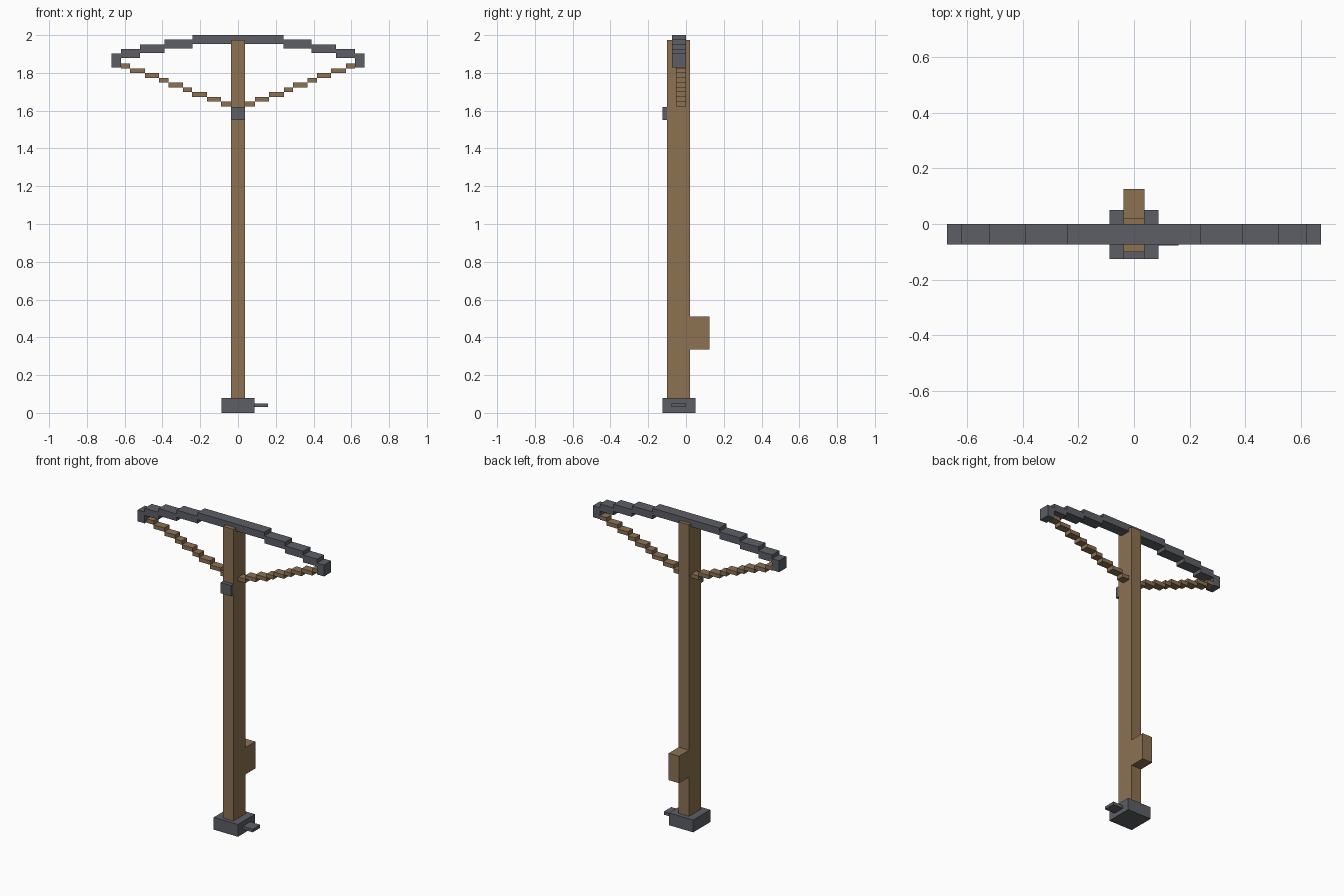
import bpy
import bmesh
from mathutils import Matrix, Vector

old = bpy.data.objects.get("Cube")
if old:
    bpy.data.objects.remove(old, do_unlink=True)


def material(name, rgb):
    mat = bpy.data.materials.new(name)
    mat.use_nodes = True
    mat.diffuse_color = (*rgb, 1)
    bsdf = mat.node_tree.nodes["Principled BSDF"]
    bsdf.inputs["Base Color"].default_value = (*rgb, 1)
    bsdf.inputs["Roughness"].default_value = 0.8
    return mat


WOOD = material("brown wood", (0.262, 0.168, 0.086))
METAL = material("dark grey metal", (0.107, 0.114, 0.133))


def boxes(name, mat, *spans):
    """One object made of boxes, each given as x, y and z ranges."""
    bm = bmesh.new()
    for span in spans:
        centre = Vector([(a + b) / 2 for a, b in span])
        size = Vector([b - a for a, b in span])
        bmesh.ops.create_cube(bm, size=1, matrix=Matrix.LocRotScale(centre, None, size))
    mesh = bpy.data.meshes.new(name)
    bm.to_mesh(mesh)
    bm.free()
    mesh.materials.append(mat)
    obj = bpy.data.objects.new(name, mesh)
    bpy.context.collection.objects.link(obj)
    return obj


def mirrored(spans):
    return spans + [((-x[1], -x[0]), y, z) for x, y, z in spans]


# Stock with its rear grip block
HALF = 0.037
boxes("stock", WOOD, ((-HALF, HALF), (-0.10, 0.022), (0.08, 1.975)))
boxes("grip_block", WOOD, ((-HALF, HALF), (0.022, 0.125), (0.335, 0.51)))

# Metal foot, side lever and front catch
boxes("foot", METAL, ((-0.087, 0.087), (-0.125, 0.05), (0, 0.08)))
boxes("side_lever", METAL, ((0.087, 0.16), (-0.077, 0), (0.03, 0.05)))
boxes("front_catch", METAL, ((-HALF, HALF), (-0.125, -0.10), (1.55, 1.62)))

# Stepped bow limbs, drooping towards the tips
BOW_Y = (-0.073, 0)
edges = [0.24, 0.39, 0.52, 0.62]
limbs = []
for i, (a, b) in enumerate(zip(edges, edges[1:])):
    top = 1.976 - 0.0245 * i
    limbs.append(((a, b), BOW_Y, (top - 0.047, top)))
boxes("bow_centre", METAL, ((-0.24, 0.24), BOW_Y, (1.954, 2.0)))
boxes("bow_limbs", METAL, *mirrored(limbs))
boxes("bow_tips", METAL, *mirrored([((0.62, 0.67), BOW_Y, (1.828, 1.902))]))

# Stepped string rising from the stock to each tip
knots = [0, 0.09, 0.165, 0.243, 0.29, 0.367, 0.418, 0.493, 0.571, 0.62]
string = []
for i, (a, b) in enumerate(zip(knots, knots[1:])):
    low = 1.622 + 0.0253 * i
    string.append(((a, b), (-0.052, 0), (low, low + 0.0253)))
boxes("bow_string", WOOD, *mirrored(string))
